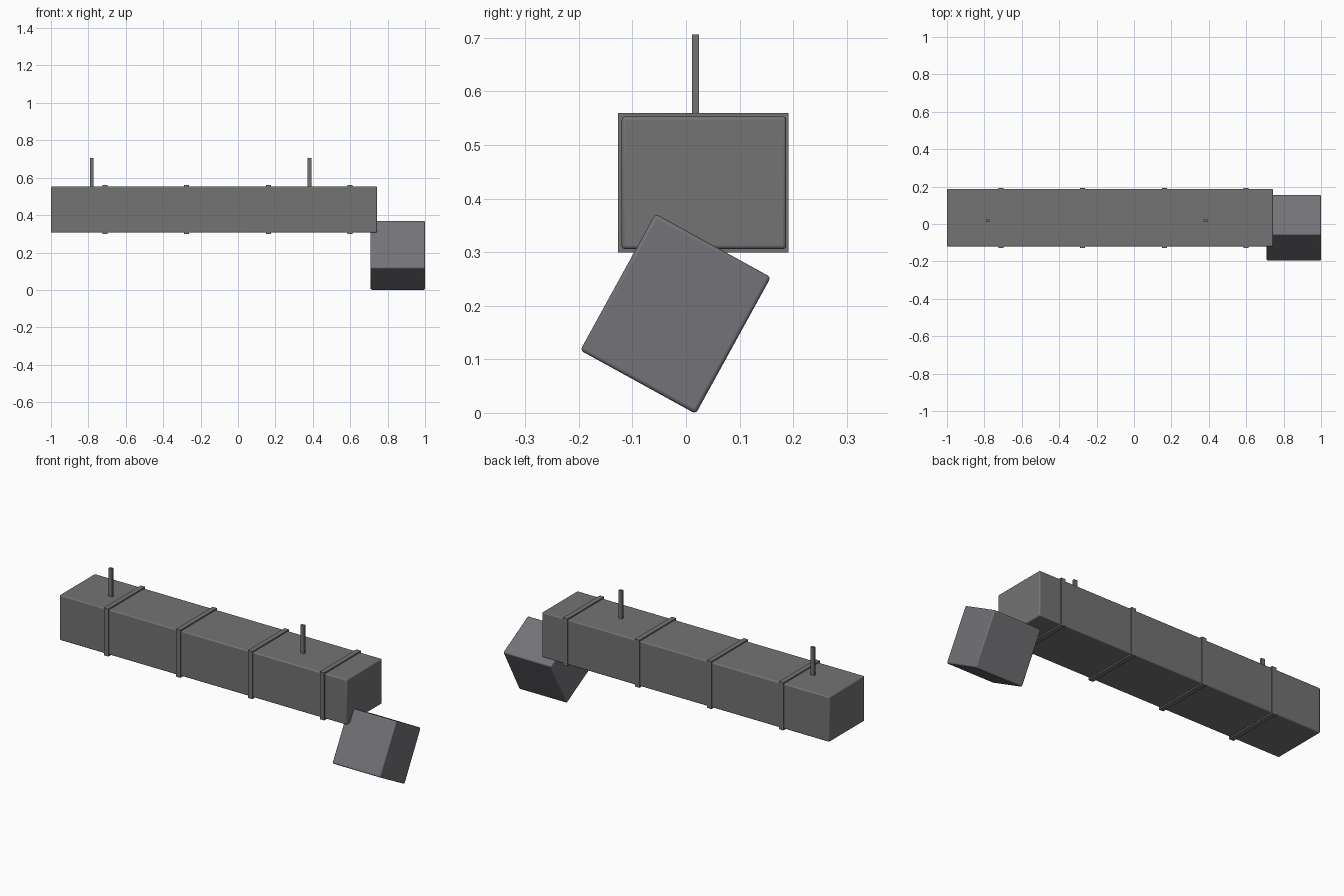
import bpy
from math import radians

if "Cube" in bpy.data.objects:
    bpy.data.objects.remove(bpy.data.objects["Cube"])


def paint(name, colour):
    mat = bpy.data.materials.new(name)
    mat.diffuse_color = (*colour, 1)
    mat.use_nodes = True
    mat.node_tree.nodes["Principled BSDF"].inputs["Base Color"].default_value = mat.diffuse_color
    return mat


dark_metal = paint("dark_metal", (0.172, 0.172, 0.175))
loose_metal = paint("loose_metal", (0.172, 0.168, 0.184))


def box(name, lo, hi, bevel=0.0, tilt=0.0, mat=dark_metal):
    """Box between two corners, optionally bevelled and tilted about x."""
    centre = [(a + b) / 2 for a, b in zip(lo, hi)]
    bpy.ops.mesh.primitive_cube_add(size=1, location=centre)
    ob = bpy.context.object
    ob.name = name
    ob.scale = [b - a for a, b in zip(lo, hi)]
    bpy.ops.object.transform_apply(location=False, rotation=False, scale=True)
    ob.rotation_euler.x = tilt
    ob.data.materials.append(mat)
    if bevel:
        mod = ob.modifiers.new("soft_edges", 'BEVEL')
        mod.width = bevel
        mod.segments = 3
        bpy.ops.object.shade_smooth_by_angle(angle=radians(30))
    return ob


# Main duct run
box("duct", (-1.0, -0.12, 0.306), (0.743, 0.187, 0.553), bevel=0.006)

# Flange bands around the duct
for i in range(4):
    x = -0.711 + i * 0.4365
    box(f"flange_band_{i + 1}", (x - 0.0135, -0.127, 0.299), (x + 0.0135, 0.1915, 0.560))

# Ceiling hanger straps
for i, x in enumerate((-0.782, 0.382)):
    box(f"hanger_strap_{i + 1}", (x - 0.01, 0.011, 0.545), (x + 0.01, 0.024, 0.7065))

# Fallen duct section, tilted below the end of the run
cy, cz = -0.0195, 0.185
box("fallen_section", (0.709, cy - 0.1455, cz - 0.123), (1.0, cy + 0.1455, cz + 0.123),
    bevel=0.007, tilt=radians(61.2), mat=loose_metal)
